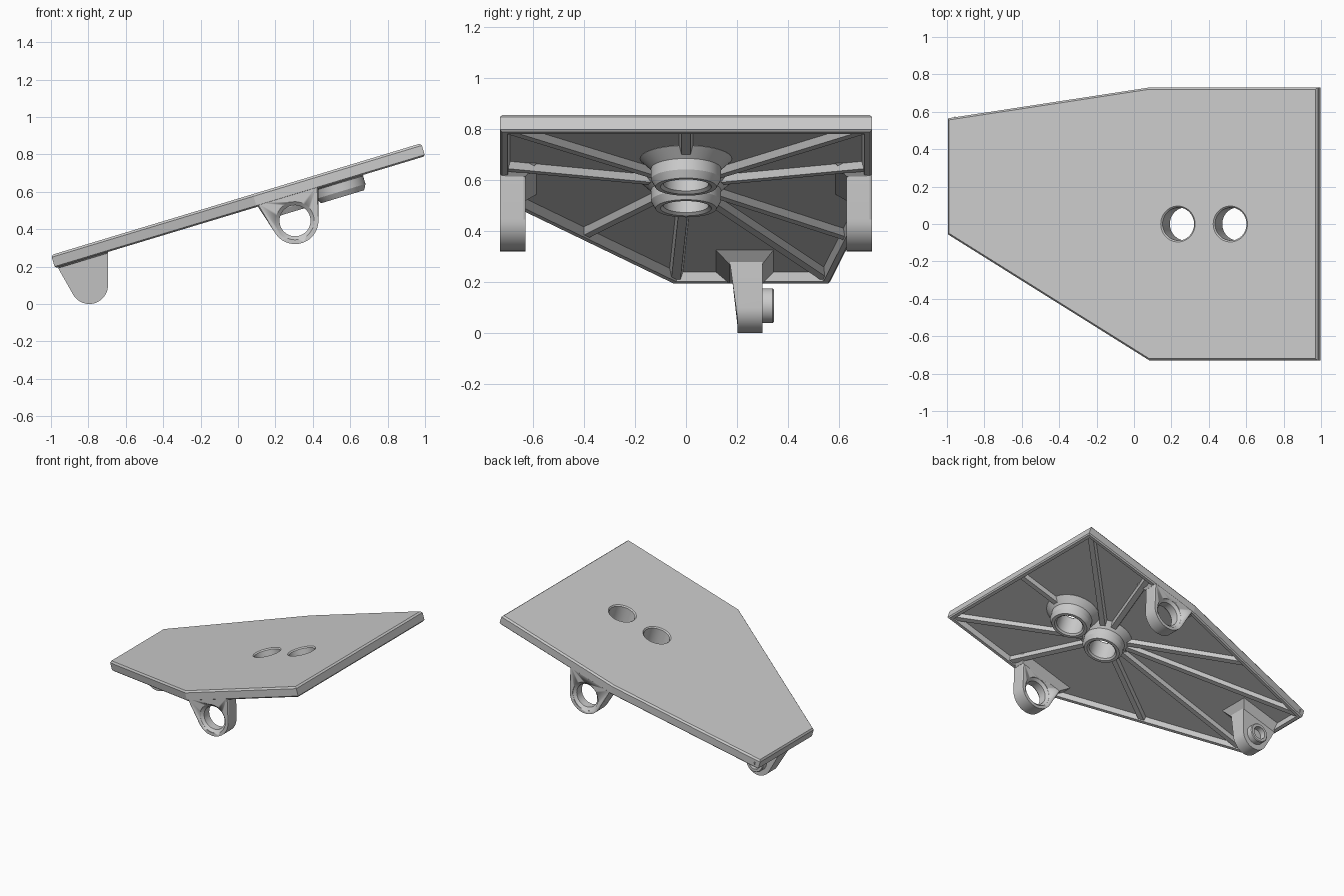
import bpy, bmesh, math
from mathutils import Matrix, Vector

if "Cube" in bpy.data.objects:
    bpy.data.objects.remove(bpy.data.objects["Cube"])

TILT = math.atan(0.302)
# Plate frame: local x runs up the slope, local z is the plate normal
FRAME = Matrix.Translation((0, 0, 0.488)) @ Matrix.Rotation(-TILT, 4, 'Y')


def make(name, bm, matrix=Matrix(), smooth=True):
    bmesh.ops.recalc_face_normals(bm, faces=bm.faces)
    mesh = bpy.data.meshes.new(name)
    bm.to_mesh(mesh)
    bm.free()
    mesh.transform(matrix)
    ob = bpy.data.objects.new(name, mesh)
    bpy.context.collection.objects.link(ob)
    bpy.ops.object.select_all(action='DESELECT')
    bpy.context.view_layer.objects.active = ob
    ob.select_set(True)
    if smooth:
        bpy.ops.object.shade_smooth_by_angle(angle=math.radians(25))
    return ob


def loft(rings, closed=False):
    """Bridge equal-length point loops; cap the ends, or join last to first."""
    bm = bmesh.new()
    loops = [[bm.verts.new(p) for p in ring] for ring in rings]
    n = len(loops[0])
    pairs = list(zip(loops, loops[1:])) + ([(loops[-1], loops[0])] if closed else [])
    for a, b in pairs:
        for i in range(n):
            j = (i + 1) % n
            bm.faces.new((a[i], a[j], b[j], b[i]))
    if not closed:
        bm.faces.new(loops[0])
        bm.faces.new(loops[-1])
    return bm


def lathe(profile, closed=False, n=48):
    return loft([[(r * math.cos(2 * math.pi * i / n), r * math.sin(2 * math.pi * i / n), h)
                  for i in range(n)] for r, h in profile], closed)


def cut(ob, cutter):
    cutter.hide_render = True
    mod = ob.modifiers.new("cut", 'BOOLEAN')
    mod.operation, mod.solver, mod.object = 'DIFFERENCE', 'EXACT', cutter
    bpy.context.view_layer.objects.active = ob
    bpy.ops.object.modifier_apply(modifier=mod.name)
    bpy.data.objects.remove(cutter)


def inset(poly, d):
    """Move every edge of a counter-clockwise outline inwards by d."""
    out = []
    for i, p in enumerate(poly):
        p = Vector(p)
        e1 = (p - Vector(poly[i - 1])).normalized()
        e2 = (Vector(poly[(i + 1) % len(poly)]) - p).normalized()
        n1, n2 = Vector((-e1.y, e1.x)), Vector((-e2.y, e2.x))
        out.append(p + (n1 + n2) * d / (1 + n1.dot(n2)))
    return out


# Ribbed plate shell: chamfered rim with a shallow pocket underneath
OUTLINE = [(-1.022, -0.055), (0.105, -0.73), (1.045, -0.73),
           (1.045, 0.73), (0.105, 0.73), (-1.022, 0.565)]
levels = [(0.010, 0.072), (0, 0.060), (0, 0.008), (0.008, 0), (0.030, 0), (0.040, 0.036)]
plate = make("plate", loft([[(p.x, p.y, w) for p in inset(OUTLINE, d)] for d, w in levels]),
             FRAME, smooth=False)

# Two through-hole bosses
BOSS_U = (0.267, 0.56)
for k, u in enumerate(BOSS_U):
    at = FRAME @ Matrix.Translation((u, 0, 0))
    cut(plate, make("hole_cutter", lathe([(0.088, -0.2), (0.088, 0.064), (0.1, 0.076), (0.1, 0.2)]), at))
    make(f"boss_{k + 1}", lathe([(0.088, 0.05), (0.18, 0.045), (0.18, 0.035), (0.137, -0.005),
                                 (0.137, -0.05), (0.12, -0.08), (0.1, -0.08), (0.088, -0.07)],
                                closed=True), at)

# Ribs fanning out from the bosses to the rim
RIBS = [(0, 1.02, 0.71), (0, 1.02, -0.71), (0, 0.50, 0.71), (0, 0.50, -0.71),
        (0, -0.44, 0.63), (0, -0.42, -0.40), (0, -1.0, 0.55), (0, -1.0, -0.04), (1, 1.03, 0)]
for k, (boss, u, v) in enumerate(RIBS):
    start = Vector((BOSS_U[boss], 0))
    end = Vector((u, v))
    d = (end - start).normalized()
    side = Vector((-d.y, d.x))
    section = [(-0.028, 0.04), (-0.018, 0.008), (0.018, 0.008), (0.028, 0.04)]
    rings = [[(*(p + side * s), w) for s, w in section] for p in (start + d * 0.11, end)]
    make(f"rib_{k + 1}", loft(rings), FRAME, smooth=False)


def lug(name, cx, cz, r, tangent, tops, y0, y1, lean=0):
    """Rounded tab hanging from the plate; lean thickens its front towards the top."""
    prof = [(cx + r * math.cos(math.radians(-tangent * i / 20)),
             cz + r * math.sin(math.radians(-tangent * i / 20))) for i in range(21)]
    prof = [tops[0]] + prof + [tops[1]]
    front = [(x, y0 - lean * max(0, min(1.15, (z - 0.05) / 0.22)), z) for x, z in prof]
    back = [(x, y1, z) for x, z in prof]
    bm = loft([front, back])
    if lean == 0:
        caps = [f for f in bm.faces if len(f.verts) > 4]
        edges = {e for f in caps for e in f.edges}
        bmesh.ops.bevel(bm, geom=list(edges), offset=0.008, segments=1, affect='EDGES')
    return make(name, bm)


def flare(name, low, high):
    """Sloped footing between a lug and the plate; each end is u0, u1, y0, y1, w."""
    rings = [[(a, c, w), (b, c, w), (b, d, w), (a, d, w)] for a, b, c, d, w in (low, high)]
    make(name, loft(rings), FRAME, smooth=False)


def y_axis(x, y, z):
    return Matrix.Translation((x, y, z)) @ Matrix.Rotation(-math.pi / 2, 4, 'X')


# Side lugs with chamfered bores
for side, s in (("front", -1), ("back", 1)):
    y0, y1 = sorted((s * 0.729, s * 0.63))
    ob = lug(f"{side}_lug", 0.305, 0.445, 0.125, 147,
             [(0.43, 0.645), (0.09, 0.545)], y0, y1)
    h = 0.0495
    cut(ob, make("bore_cutter", lathe([(0.102, -h - 0.02), (0.102, -h + 0.004), (0.083, -h + 0.02),
                                       (0.083, h - 0.02), (0.102, h - 0.004), (0.102, h + 0.02)]),
                 y_axis(0.305, s * 0.6795, 0.445)))
    flare(f"{side}_lug_flare", (0.12, 0.449, *sorted((s * 0.71, s * 0.63)), -0.004),
          (0.07, 0.50, *sorted((s * 0.71, s * 0.585)), 0.038))

# Low end lug with a short hollow pin
lug("end_lug", -0.795, 0.1, 0.1, 148, [(-0.695, 0.30), (-0.975, 0.215)], 0.203, 0.30, lean=0.03)
flare("end_lug_flare", (-1.0, -0.733, 0.17, 0.30, -0.006), (-1.0, -0.68, 0.115, 0.345, 0.038))
make("end_lug_pin", lathe([(0.068, -0.01), (0.068, 0.04), (0.063, 0.045), (0.045, 0.045), (0.045, 0.003)]),
     y_axis(-0.795, 0.30, 0.107))
